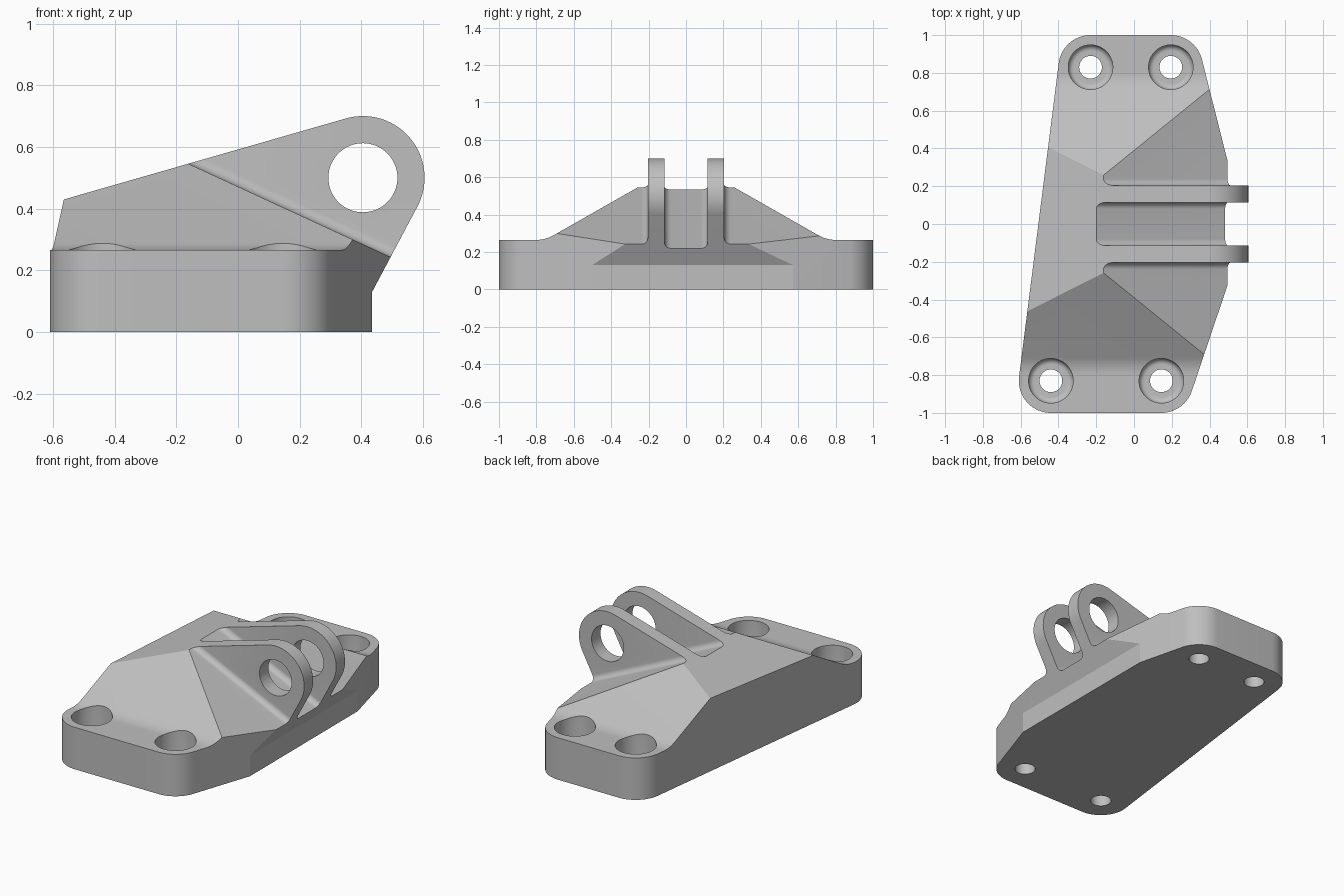
import bpy, bmesh, math
from math import sin, cos, pi, radians
from mathutils import Matrix, Vector
from mathutils.geometry import convex_hull_2d

cube = bpy.data.objects.get("Cube")
if cube:
    bpy.data.objects.remove(cube, do_unlink=True)

grey = bpy.data.materials.new("machined_grey")
grey.use_nodes = True
grey.diffuse_color = (0.52, 0.52, 0.52, 1)
grey.node_tree.nodes["Principled BSDF"].inputs["Base Color"].default_value = grey.diffuse_color


def arc(cx, cy, r, start, end, n):
    angles = [radians(start + (end - start) * i / n) for i in range(n + 1)]
    return [(cx + r * cos(a), cy + r * sin(a)) for a in angles]


def make_object(name, bm):
    bmesh.ops.recalc_face_normals(bm, faces=bm.faces)
    mesh = bpy.data.meshes.new(name)
    bm.to_mesh(mesh)
    bm.free()
    mesh.materials.append(grey)
    obj = bpy.data.objects.new(name, mesh)
    bpy.context.collection.objects.link(obj)
    return obj


def prism(name, outline, axis, low, high, matrix=None):
    """Extrude a 2D outline along one axis."""
    place = {"x": lambda a, b, t: (t, a, b),
             "y": lambda a, b, t: (a, t, b),
             "z": lambda a, b, t: (a, b, t)}[axis]
    bm = bmesh.new()
    ends = [[bm.verts.new(place(a, b, t)) for a, b in outline] for t in (low, high)]
    bm.faces.new(ends[0])
    bm.faces.new(ends[1])
    count = len(outline)
    for i in range(count):
        j = (i + 1) % count
        bm.faces.new((ends[0][i], ends[0][j], ends[1][j], ends[1][i]))
    if matrix:
        bm.transform(matrix)
    return make_object(name, bm)


def lathe(name, profile, x, y, sides=64):
    """Revolve a radius/height profile about a vertical axis."""
    bm = bmesh.new()
    rings = [[bm.verts.new((x + px, y + py, z))
              for px, py in arc(0, 0, r, 0, 360, sides)[:-1]] for r, z in profile]
    bm.faces.new(rings[0])
    bm.faces.new(rings[-1])
    for low, high in zip(rings, rings[1:]):
        for i in range(sides):
            j = (i + 1) % sides
            bm.faces.new((low[i], low[j], high[j], high[i]))
    return make_object(name, bm)


def combine(target, tool, operation):
    """Apply a boolean and discard the tool."""
    mod = target.modifiers.new(operation.lower(), "BOOLEAN")
    mod.operation, mod.object, mod.solver = operation, tool, "EXACT"
    bpy.context.view_layer.update()
    bpy.context.view_layer.objects.active = target
    bpy.ops.object.modifier_apply(modifier=mod.name)
    bpy.data.objects.remove(tool, do_unlink=True)


# Footprint: a band drawn round the four bolt bosses and the lug side
bolts = [(-0.23, 0.83), (0.195, 0.83), (-0.44, -0.83), (0.145, -0.83)]
points = [p for x, y in bolts for p in arc(x, y, 0.17, 0, 360, 64)[:-1]]
points += [(0.495, 0.335), (0.495, -0.325)]
points = [Vector(p) for p in points]
outline = [tuple(points[i]) for i in convex_hull_2d(points)]
bracket = prism("bracket", outline, "z", -0.1, 1)

# Cross-section: flat flanges blending into a ridge
deck, crease, run, pitch = 0.265, 0.751, 0.05, 0.57
tilt = math.atan(pitch)
blend_r = run / math.tan(tilt / 2)
blend = arc(crease + run, deck + blend_r, blend_r, 270, 270 - math.degrees(tilt), 6)
half = [(1.2, 0), (1.2, deck)] + blend
section = half + [(0, deck + crease * pitch)] + [(-y, z) for y, z in reversed(half)]
combine(bracket, prism("section", section, "x", -1, 1), "INTERSECT")

# Lug stock, then the side profile with the rounded lug end and undercut
stock = [(-0.12, 0.02), (0.75, 0.02), (0.75, 0.9), (-0.12, 0.9)]
combine(bracket, prism("lug_stock", stock, "y", -0.25, 0.25), "UNION")
pin_x, pin_z = 0.405, 0.5
side = [(-0.8, -0.2), (0.435, -0.2), (0.435, 0.13)]
side += arc(pin_x, pin_z, 0.2, -28, 106, 40) + [(-0.8, 0.362)]
combine(bracket, prism("side_profile", side, "y", -1.3, 1.3), "INTERSECT")

# Sloping pockets beside and between the lugs, with filleted floors
slope = Matrix.Translation((-0.16, 0, 0.545)) @ Matrix.Rotation(math.atan2(0.30, 0.65), 4, "Y")
inner, outer, fillet = 0.115, 0.204, 0.035
corner = arc(outer + fillet, fillet, fillet, 180, 270, 10)
pocket = [(outer, 0.9)] + corner + [(1.4, 0), (1.4, 0.9)]
for sign in (-1, 1):
    shape = [(sign * y, z) for y, z in pocket]
    combine(bracket, prism("side_pocket", shape, "x", -0.7, 1.3, slope), "DIFFERENCE")
corner = arc(inner - fillet, fillet - 0.026, fillet, 0, -90, 10)
channel = [(inner, 0.9)] + corner
channel += [(-y, z) for y, z in reversed(channel)]
combine(bracket, prism("channel", channel, "x", -0.7, 1.3, slope), "DIFFERENCE")

# Pin bore through both lugs
bore = arc(pin_x, pin_z, 0.112, 0, 360, 64)[:-1]
combine(bracket, prism("pin_bore", bore, "y", -0.5, 0.5), "DIFFERENCE")

# Counterbored bolt holes with rounded seats
seat = 0.085
hole = [(0.06, -0.1), (0.06, seat)] + arc(0.088, seat + 0.03, 0.03, -90, 0, 8) + [(0.118, 1)]
for x, y in bolts:
    combine(bracket, lathe("bolt_hole", hole, x, y), "DIFFERENCE")

# Smooth the rounds, keep machined edges crisp
bpy.ops.object.select_all(action="DESELECT")
bracket.select_set(True)
bpy.context.view_layer.objects.active = bracket
bpy.ops.object.shade_smooth_by_angle(angle=radians(12))
